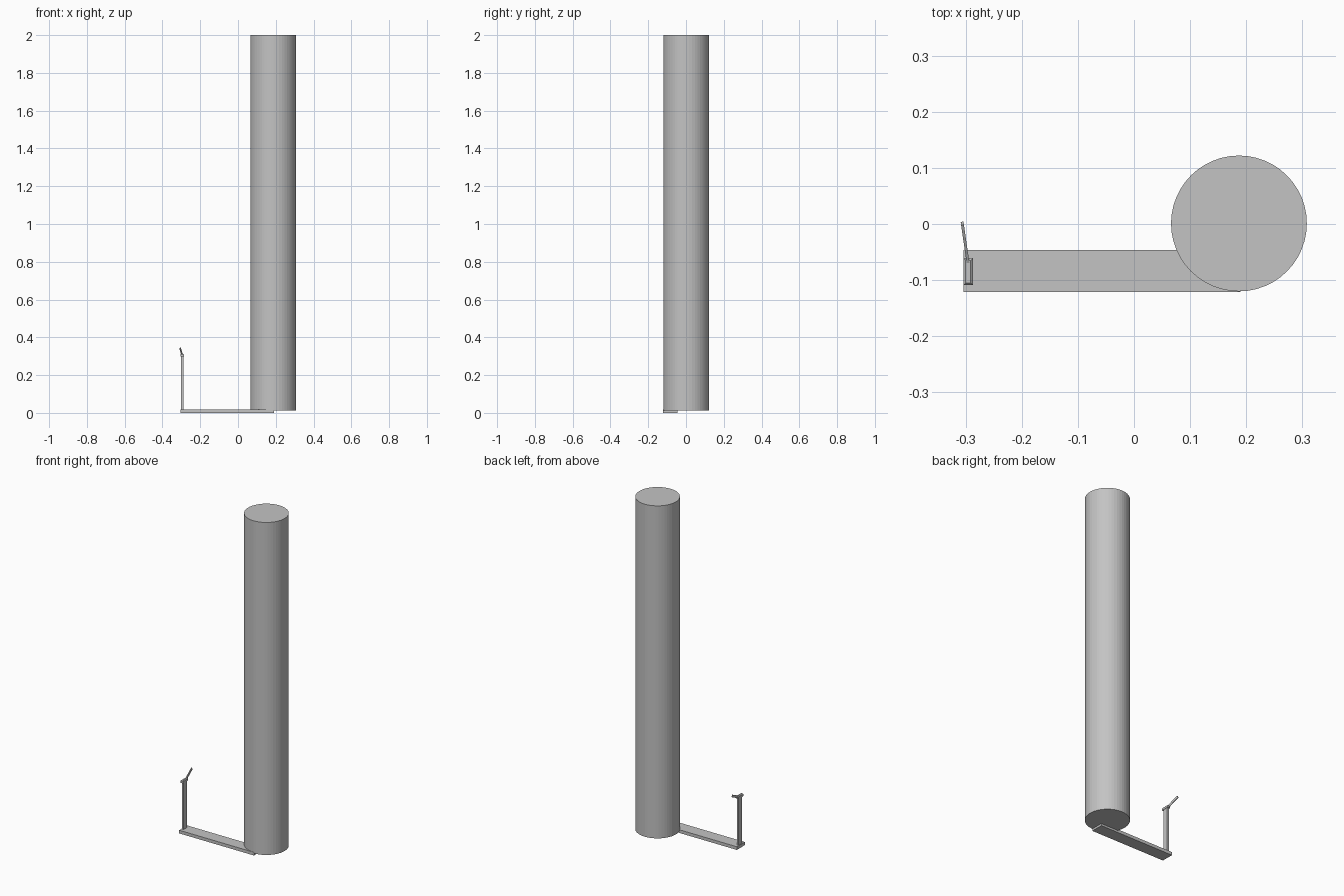
import bpy, bmesh, math
from mathutils import Vector

if "Cube" in bpy.data.objects:
    bpy.data.objects.remove(bpy.data.objects["Cube"])

grey = bpy.data.materials.new("light grey")
grey.diffuse_color = (0.55, 0.55, 0.55, 1)
grey.use_nodes = True
grey.node_tree.nodes["Principled BSDF"].inputs["Base Color"].default_value = grey.diffuse_color


def finish(name, bm):
    bmesh.ops.recalc_face_normals(bm, faces=bm.faces[:])
    mesh = bpy.data.meshes.new(name)
    bm.to_mesh(mesh)
    bm.free()
    mesh.materials.append(grey)
    ob = bpy.data.objects.new(name, mesh)
    bpy.context.collection.objects.link(ob)
    return ob


def box(name, lo, hi, bevel=0):
    lo, hi = Vector(lo), Vector(hi)
    bm = bmesh.new()
    bmesh.ops.create_cube(bm, size=1)
    for v in bm.verts:
        v.co = (lo + hi) / 2 + v.co * (hi - lo)
    if bevel:
        top = [e for e in bm.edges if all(v.co.z > hi.z - 1e-5 for v in e.verts)]
        bmesh.ops.bevel(bm, geom=top, offset=bevel, segments=1, affect='EDGES')
    return finish(name, bm)


def bar(name, start, end, width, height):
    # straight bar between two points
    start, end = Vector(start), Vector(end)
    axis = end - start
    bm = bmesh.new()
    bmesh.ops.create_cube(bm, size=1)
    bmesh.ops.scale(bm, vec=(width, axis.length, height), verts=bm.verts)
    ob = finish(name, bm)
    ob.rotation_mode = 'QUATERNION'
    ob.rotation_quaternion = axis.to_track_quat('Y', 'Z')
    ob.location = (start + end) / 2
    return ob


# Tall column
bm = bmesh.new()
bmesh.ops.create_cone(bm, cap_ends=True, segments=48, radius1=0.121,
                      radius2=0.121, depth=1.988)
bmesh.ops.translate(bm, vec=(0.187, 0.001, 1.006), verts=bm.verts)
finish("column", bm)

# Flat foot plate running under the column
box("foot_plate", (-0.304, -0.121, 0), (0.19, -0.046, 0.019))

# Upright post with a small cap
box("post", (-0.301, -0.1, 0.015), (-0.289, -0.068, 0.305))
box("post_cap", (-0.304, -0.109, 0.298), (-0.287, -0.061, 0.314), 0.004)

# Thin lever rising backwards from the cap
bar("lever", (-0.296, -0.068, 0.307), (-0.306, 0.001, 0.341), 0.005, 0.014)
